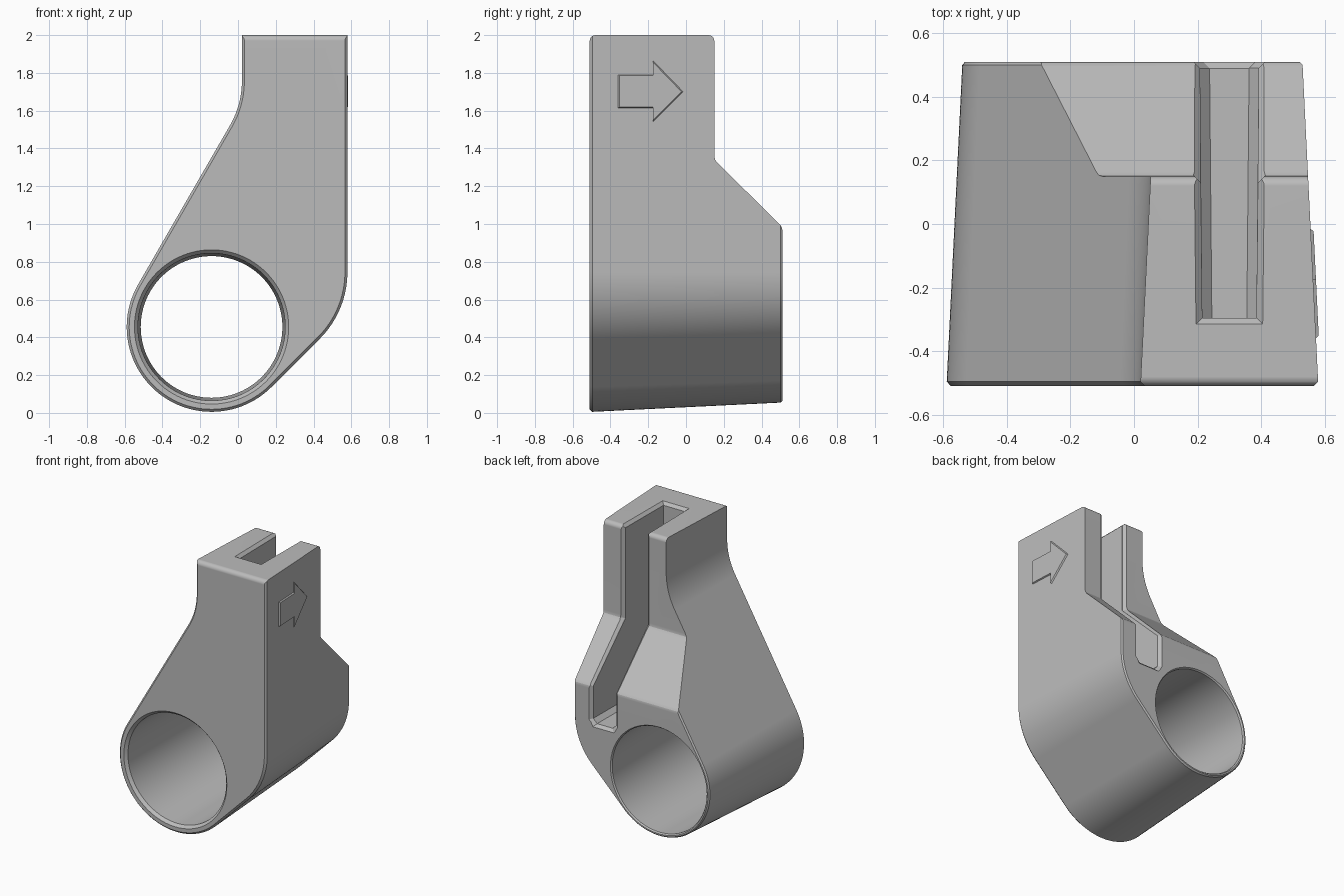
import bpy, bmesh, math
from math import sin, cos, radians, tan

cube = bpy.data.objects.get("Cube")
if cube:
    bpy.data.objects.remove(cube, do_unlink=True)

grey = bpy.data.materials.new("plain_grey")
grey.use_nodes = True
grey.diffuse_color = (0.5, 0.5, 0.5, 1)
grey.node_tree.nodes["Principled BSDF"].inputs["Base Color"].default_value = (0.5, 0.5, 0.5, 1)


def loft(name, rings):
    """Closed solid through rings that share a point count."""
    bm = bmesh.new()
    loops = [[bm.verts.new(p) for p in ring] for ring in rings]
    n = len(loops[0])
    for a, b in zip(loops, loops[1:]):
        for i in range(n):
            j = (i + 1) % n
            bm.faces.new((a[i], a[j], b[j], b[i]))
    bm.faces.new(loops[0])
    bm.faces.new(loops[-1])
    bmesh.ops.recalc_face_normals(bm, faces=bm.faces[:])
    mesh = bpy.data.meshes.new(name)
    bm.to_mesh(mesh)
    bm.free()
    obj = bpy.data.objects.new(name, mesh)
    mesh.materials.append(grey)
    bpy.context.collection.objects.link(obj)
    return obj


def activate(obj):
    bpy.ops.object.select_all(action='DESELECT')
    obj.select_set(True)
    bpy.context.view_layer.objects.active = obj


def cut(target, cutter):
    cutter.hide_render = True
    activate(target)
    mod = target.modifiers.new("cut", 'BOOLEAN')
    mod.operation, mod.solver, mod.object = 'DIFFERENCE', 'EXACT', cutter
    bpy.ops.object.modifier_apply(modifier=mod.name)
    bpy.data.objects.remove(cutter, do_unlink=True)


def arc(cx, cz, r, start, end, steps):
    angles = [radians(start + (end - start) * i / steps) for i in range(steps + 1)]
    return [(cx + r * cos(a), cz + r * sin(a)) for a in angles]


CX, CZ = -0.14, 0.455      # tube axis
FRONT, BACK = -0.51, 0.51


def draft(y):
    return 0.05 * (y - FRONT) / (BACK - FRONT)


def outline(y, inset):
    """Tube wall blending into an upright neck, shrunk by inset."""
    r, left, right = 0.45 - inset, 0.02 + inset, 0.58 - inset
    pts = arc(CX, CZ, r, 150, 315, 48)
    # rounded lower right shoulder
    big = 0.5 - inset
    corner = CZ - CX - r * math.sqrt(2) + right
    pts += arc(right - big, corner + big * tan(radians(22.5)), big, -45, 0, 16)
    pts += [(right, 2.1), (left, 2.1)]
    # hollow curve at the left of the neck
    big = 0.47 + inset
    tx, tz = CX + r * cos(radians(150)), CZ + r * sin(radians(150))
    corner = tz + (left - tx) * tan(radians(60))
    pts += arc(left - big, corner + big * tan(radians(15)), big, 0, -30, 12)
    return [(x, y, z) for x, z in pts]


# main body with drafted sides and small end chamfers
body = loft("clamp_body", [
    outline(FRONT, 0.014), outline(FRONT + 0.014, draft(FRONT + 0.014)),
    outline(BACK - 0.01, draft(BACK - 0.01)), outline(BACK, 0.058)])

# flat top, upright back and sloped step
step = [(-0.7, 1.97)] + arc(-0.48, 1.97, 0.03, 180, 90, 5)
step += arc(0.12, 1.97, 0.03, 90, 0, 5)
step += [(0.15, 1.36), (0.154, 1.34), (0.165, 1.325), (0.495, 1.0),
         (0.506, 0.985), (0.511, 0.965), (0.7, 0.965), (0.7, 2.3), (-0.7, 2.3)]
cut(body, loft("step_cutter", [[(x, y, z) for y, z in step] for x in (-1, 1)]))

# tapered round bore with flared rims
bore = []
for y, r in ((-0.515, 0.413), (-0.49, 0.39), (0.5, 0.375), (0.52, 0.39)):
    bore.append([(x, y, z) for x, z in arc(CX, CZ, r, 0, 360, 96)[:-1]])
cut(body, loft("bore_cutter", bore))

# slot open at the top and back, with chamfered floor corners
SLOT_X = 0.3
slot = []
for y, h in ((-0.295, 0.085), (0.7, 0.094)):
    half = [(h, 2.3), (h, 0.75), (h - 0.03, 0.72)]
    side = [(SLOT_X + w, y, z) for w, z in half]
    slot.append(side + [(SLOT_X - w, y, z) for w, z in reversed(half)])
cut(body, loft("slot_cutter", slot))

# chamfer running around the slot mouth: y, z, outward direction, half width
path = [(-0.315, 2, -1, 1, 0.085), (0.15, 2, 1, 1, 0.09),
        (0.15, 1.34, 1, 0.41, 0.09), (0.51, 0.99, 1, 0.41, 0.092),
        (0.51, 0.745, 1, -0.25, 0.092), (0.51, 0.7, 1, -1, 0.062)]
mouth = []
for y, z, dy, dz, h in path:
    section = [(-h, -0.02), (-h - 0.04, 0.02), (h + 0.04, 0.02), (h, -0.02)]
    mouth.append([(SLOT_X + w, y + k * dy, z + k * dz) for w, k in section])
cut(body, loft("mouth_cutter", mouth))

# raised arrow on the drafted side wall
arrow = [(-0.36, 1.615), (-0.175, 1.615), (-0.175, 1.54), (-0.015, 1.7),
         (-0.175, 1.865), (-0.175, 1.79), (-0.36, 1.79)]
rings = []
for lift, scale in ((-0.01, 1), (0.0, 1), (0.009, 0.95)):
    ring = []
    for y, z in arrow:
        y, z = -0.18 + (y + 0.18) * scale, 1.7 + (z - 1.7) * scale
        ring.append((0.58 - draft(y) + lift, y, z))
    rings.append(ring)
loft("direction_arrow", rings)

# crisp edges, smooth curves
activate(body)
bpy.ops.object.shade_smooth_by_angle(angle=radians(20))
weighted = body.modifiers.new("even_normals", 'WEIGHTED_NORMAL')
weighted.keep_sharp = True
